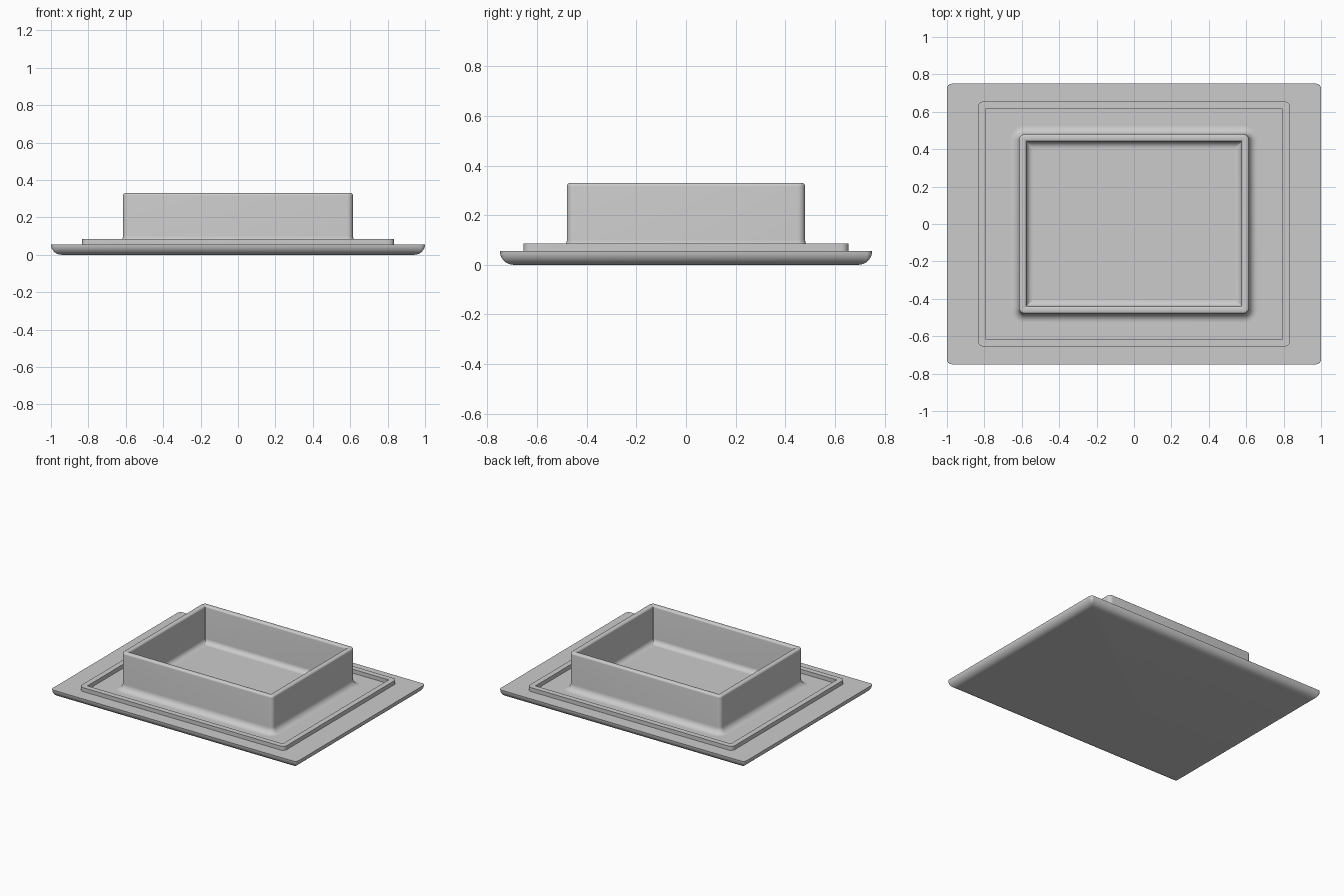
import bpy, bmesh, math

if "Cube" in bpy.data.objects:
    bpy.data.objects.remove(bpy.data.objects["Cube"], do_unlink=True)

# One plain grey for the whole tray
grey = bpy.data.materials.new("plain_grey")
grey.use_nodes = True
colour = (0.6, 0.6, 0.6, 1)
grey.diffuse_color = colour
grey.node_tree.nodes["Principled BSDF"].inputs["Base Color"].default_value = colour


def arc(cx, cz, radius, start, end, steps=8):
    """Profile points (offset, height) along an arc, angles in degrees."""
    angles = [math.radians(start + (end - start) * i / steps) for i in range(steps + 1)]
    return [(cx + radius * math.cos(a), cz + radius * math.sin(a)) for a in angles]


def rounded_rect(hx, hy, radius, steps=6):
    """Outline of a rectangle with rounded corners, counter-clockwise."""
    points = []
    for quarter, (sx, sy) in enumerate([(1, 1), (-1, 1), (-1, -1), (1, -1)]):
        for i in range(steps + 1):
            a = math.pi / 2 * (quarter + i / steps)
            points.append((sx * (hx - radius) + radius * math.cos(a),
                           sy * (hy - radius) + radius * math.sin(a)))
    return points


def sweep(name, hx, hy, corner, profile, ring):
    """Carry a profile round a rounded rectangle; close it as a ring or cap its ends."""
    bm = bmesh.new()
    loops = []
    for offset, z in profile:
        outline = rounded_rect(hx + offset, hy + offset, max(corner + offset, 0.004))
        loops.append([bm.verts.new((x, y, z)) for x, y in outline])
    pairs = list(zip(loops, loops[1:]))
    if ring:
        pairs.append((loops[-1], loops[0]))
    else:
        bm.faces.new(loops[0][::-1])
        bm.faces.new(loops[-1])
    for low, high in pairs:
        for i in range(len(low)):
            j = (i + 1) % len(low)
            bm.faces.new((low[i], low[j], high[j], high[i]))
    bmesh.ops.recalc_face_normals(bm, faces=bm.faces)
    mesh = bpy.data.meshes.new(name)
    bm.to_mesh(mesh)
    bm.free()
    mesh.materials.append(grey)
    obj = bpy.data.objects.new(name, mesh)
    bpy.context.collection.objects.link(obj)
    bpy.ops.object.select_all(action="DESELECT")
    obj.select_set(True)
    bpy.context.view_layer.objects.active = obj
    bpy.ops.object.shade_smooth_by_angle(angle=math.radians(35))
    return obj


deck = 0.056      # top of the base plate
sunk = 0.03       # depth where raised parts meet inside the plate
top = 0.33        # top of the box wall
wall = 0.04       # wall thickness
edge = 0.014      # rounding of the wall's top edges
foot = 0.045      # outer fillet at the wall's foot
cove = 0.035      # inner fillet at the floor

# Base plate with a rounded underside edge
sweep("base_plate", 1.0, 0.75, 0.025, arc(-deck, deck, deck, -90, 0), False)

# Low square-edged lip around the box
lip = [(0, sunk), (0, 0.085), (-0.04, 0.085), (-0.04, sunk)]
sweep("raised_lip", 0.835, 0.655, 0.03, lip, True)

# Box wall: outer foot fillet, rounded top, inner floor fillet
profile = [(foot, sunk)]
profile += arc(foot, deck + foot, foot, 270, 180)
profile += arc(-edge, top - edge, edge, 0, 90, 5)
profile += arc(edge - wall, top - edge, edge, 90, 180, 5)
profile += arc(-wall - cove, deck + cove, cove, 0, -90)
profile += [(-wall - cove, sunk)]
sweep("box_wall", 0.615, 0.48, 0.03, profile, True)
